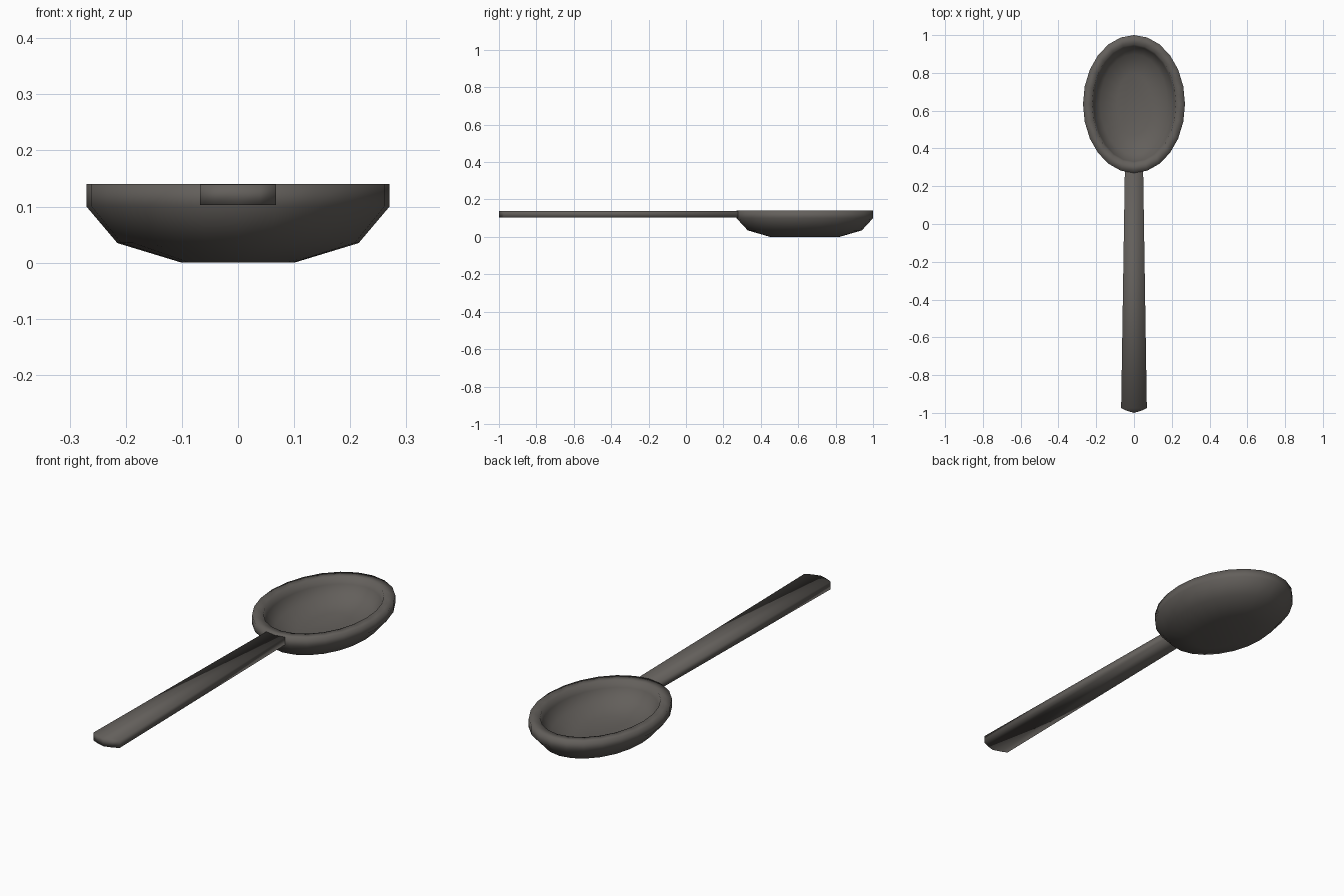
import bpy, bmesh, math

if "Cube" in bpy.data.objects:
    bpy.data.objects.remove(bpy.data.objects["Cube"])

mat = bpy.data.materials.new("dark grey")
mat.diffuse_color = (0.125, 0.115, 0.105, 1)
mat.use_nodes = True
mat.node_tree.nodes["Principled BSDF"].inputs["Base Color"].default_value = mat.diffuse_color


def finish(name, bm):
    bmesh.ops.recalc_face_normals(bm, faces=bm.faces[:])
    me = bpy.data.meshes.new(name)
    bm.to_mesh(me)
    bm.free()
    me.materials.append(mat)
    me.polygons.foreach_set("use_smooth", [True] * len(me.polygons))
    ob = bpy.data.objects.new(name, me)
    bpy.context.collection.objects.link(ob)
    return ob


def loft(bm, rings):
    """Bridge successive closed rings and cap both ends."""
    vs = [[bm.verts.new(p) for p in r] for r in rings]
    n = len(vs[0])
    for a, b in zip(vs, vs[1:]):
        for i in range(n):
            j = (i + 1) % n
            bm.faces.new((a[i], a[j], b[j], b[i]))
    bm.faces.new(vs[0])
    bm.faces.new(vs[-1])


# Bowl: elliptical rings (rx, ry, z) from the underside, over the rim, to the inside
SIDES, CY = 24, 0.635
profile = [(0.10, 0.185, 0.0), (0.215, 0.305, 0.035), (0.27, 0.365, 0.10),
           (0.27, 0.365, 0.14), (0.222, 0.315, 0.14), (0.215, 0.305, 0.11),
           (0.18, 0.265, 0.065), (0.09, 0.165, 0.035)]
angles = [2 * math.pi * i / SIDES for i in range(SIDES)]
bm = bmesh.new()
loft(bm, [[(rx * math.cos(a), CY + ry * math.sin(a), z) for a in angles]
          for rx, ry, z in profile])
finish("bowl", bm)

# Handle: tapered flat bar with a shallow pointed end
outline = [(-0.048, 0.31), (-0.068, -0.975), (-0.04, -0.988), (0, -1.0),
           (0.04, -0.988), (0.068, -0.975), (0.048, 0.31)]
bm = bmesh.new()
loft(bm, [[(x, y, z) for x, y in outline] for z in (0.103, 0.139)])
finish("handle", bm)
